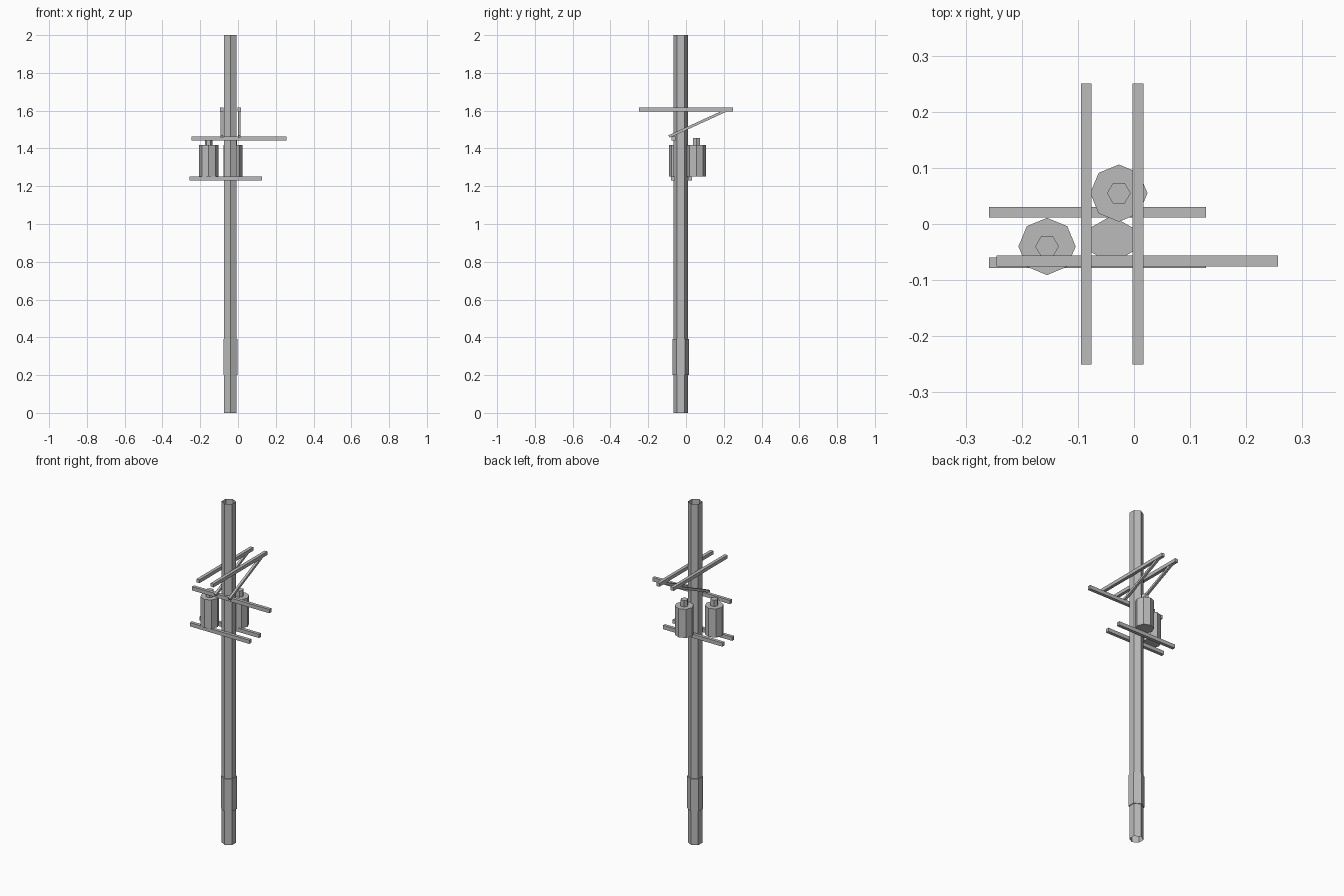
import bpy
import math
from mathutils import Vector

cube = bpy.data.objects.get("Cube")
if cube:
    bpy.data.objects.remove(cube, do_unlink=True)

grey = bpy.data.materials.new("plain grey")
grey.use_nodes = True
colour = (0.5, 0.5, 0.5, 1)
grey.diffuse_color = colour
grey.node_tree.nodes["Principled BSDF"].inputs["Base Color"].default_value = colour


def finish(name):
    obj = bpy.context.object
    obj.name = name
    obj.data.name = name
    obj.data.materials.clear()
    obj.data.materials.append(grey)
    return obj


def prism(name, x, y, radius, bottom, top, sides, turn=0, fill='NGON'):
    """Upright prism; turn is the angle of one corner from +x."""
    bpy.ops.mesh.primitive_cylinder_add(
        vertices=sides, radius=radius, depth=top - bottom, end_fill_type=fill,
        location=(x, y, (bottom + top) / 2),
        rotation=(0, 0, math.radians(turn - 90)))
    return finish(name)


def beam(name, start, end, width, height):
    """Square-ended beam along the line from start to end."""
    start, end = Vector(start), Vector(end)
    run = end - start
    bpy.ops.mesh.primitive_cube_add(size=1, location=(start + end) / 2)
    obj = finish(name)
    obj.scale = (width, run.length, height)
    obj.rotation_euler = run.to_track_quat('Y', 'Z').to_euler()
    return obj


# Open hexagonal pole and its sleeve
POLE_X, POLE_Y = -0.04, -0.028
prism("pole", POLE_X, POLE_Y, 0.038, 0, 2, 6, 90, 'NOTHING')
prism("pole_sleeve", POLE_X, POLE_Y, 0.043, 0.2, 0.39, 6, 90)

# Crossarms running side to side
beam("lower_crossarm_front", (-0.258, -0.069, 1.24), (0.128, -0.069, 1.24), 0.019, 0.022)
beam("lower_crossarm_back", (-0.258, 0.021, 1.24), (0.128, 0.021, 1.24), 0.019, 0.022)
beam("upper_crossarm", (-0.245, -0.066, 1.453), (0.257, -0.066, 1.453), 0.019, 0.022)

# Top rails running front to back, each with a diagonal brace
for side, x in (("right", -0.085), ("left", 0.007)):
    beam(f"top_rail_{side}", (x, -0.25, 1.606), (x, 0.25, 1.606), 0.019, 0.02)
    beam(f"brace_{side}", (x, -0.09, 1.463), (x, 0.216, 1.603), 0.014, 0.014)

# Eight-sided tanks with hexagonal caps
for place, x, y in (("front", -0.155, -0.04), ("back", -0.027, 0.055)):
    prism(f"tank_{place}", x, y, 0.051, 1.251, 1.419, 8)
    prism(f"tank_cap_{place}", x, y, 0.021, 1.419, 1.456, 6)
